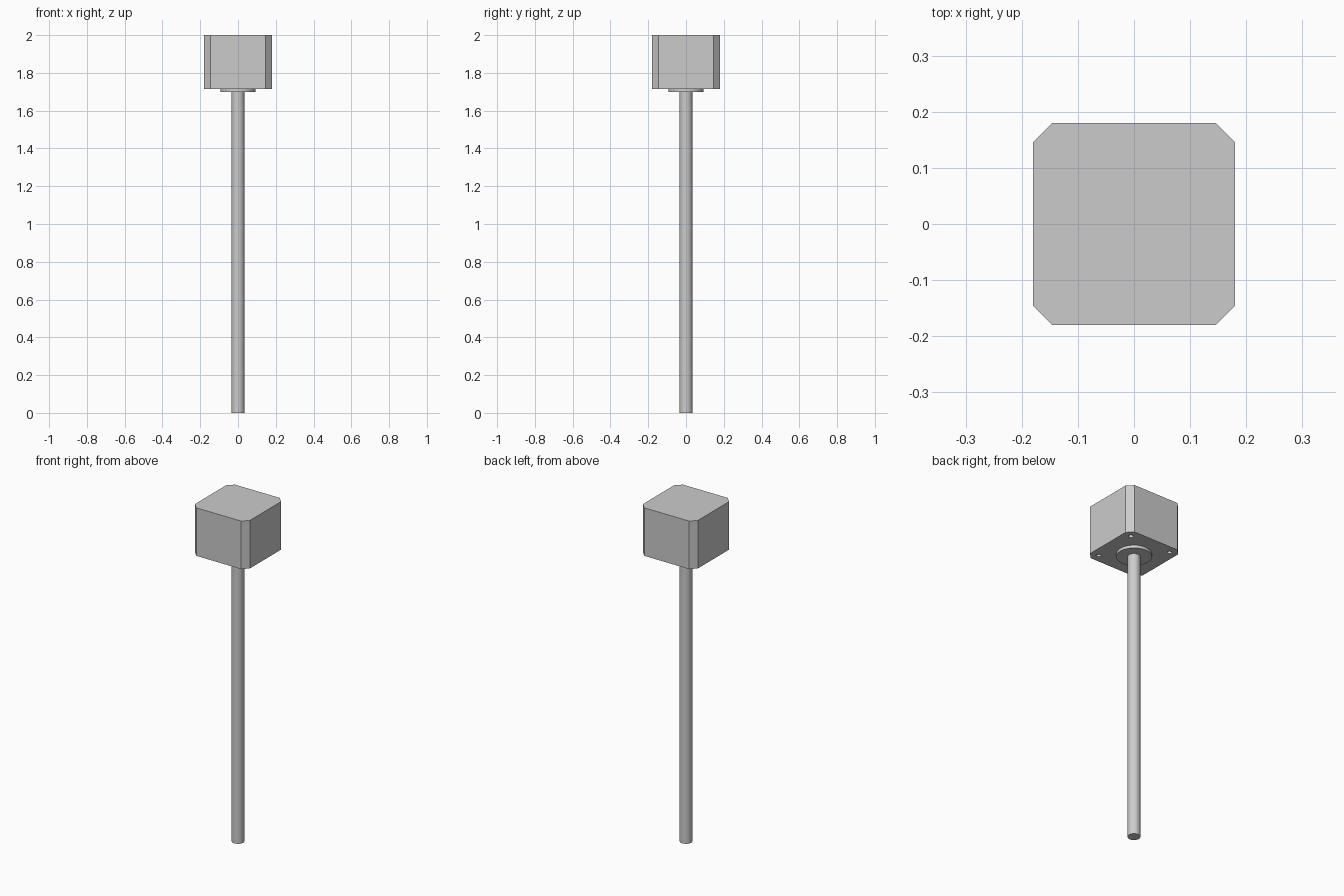
import bpy
import bmesh
from mathutils import Matrix

cube = bpy.data.objects.get("Cube")
if cube:
    bpy.data.objects.remove(cube, do_unlink=True)

HALF, CHAMFER = 0.18, 0.034
TOP, BODY_BASE, BOSS_BASE = 2.0, 1.716, 1.699
HOLE_OFFSET, HOLE_RADIUS, HOLE_DEPTH = 0.132, 0.0128, 0.038

metal = bpy.data.materials.new("grey_metal")
metal.use_nodes = True
metal.diffuse_color = (0.6, 0.6, 0.6, 1)
metal.node_tree.nodes["Principled BSDF"].inputs["Base Color"].default_value = (0.6, 0.6, 0.6, 1)


def add_object(name, bm):
    bmesh.ops.recalc_face_normals(bm, faces=bm.faces)
    mesh = bpy.data.meshes.new(name)
    bm.to_mesh(mesh)
    bm.free()
    mesh.materials.append(metal)
    obj = bpy.data.objects.new(name, mesh)
    bpy.context.collection.objects.link(obj)
    return obj


def add_cylinder(bm, radius, low, high, x=0, y=0, sides=48):
    bmesh.ops.create_cone(bm, cap_ends=True, segments=sides, radius1=radius, radius2=radius,
                          depth=high - low, matrix=Matrix.Translation((x, y, (low + high) / 2)))


def select_only(obj):
    bpy.ops.object.select_all(action='DESELECT')
    obj.select_set(True)
    bpy.context.view_layer.objects.active = obj


# Motor housing: square block with chamfered vertical edges
bm = bmesh.new()
inner = HALF - CHAMFER
outline = []
for sx, sy in ((1, 1), (-1, 1), (-1, -1), (1, -1)):
    corner = [(sx * HALF, sy * inner), (sx * inner, sy * HALF)]
    outline += corner if sx == sy else corner[::-1]
base = bm.faces.new([bm.verts.new((x, y, BODY_BASE)) for x, y in outline])
side = bmesh.ops.extrude_face_region(bm, geom=[base], use_keep_orig=True)
bmesh.ops.translate(bm, vec=(0, 0, TOP - BODY_BASE),
                    verts=[g for g in side["geom"] if isinstance(g, bmesh.types.BMVert)])
housing = add_object("motor_housing", bm)

# Blind mounting holes in the underside
bm = bmesh.new()
for x in (-HOLE_OFFSET, HOLE_OFFSET):
    for y in (-HOLE_OFFSET, HOLE_OFFSET):
        add_cylinder(bm, HOLE_RADIUS, BODY_BASE - 0.02, BODY_BASE + HOLE_DEPTH, x, y, 24)
cutter = add_object("hole_cutter", bm)
cutter.hide_render = True
cut = housing.modifiers.new("mounting_holes", 'BOOLEAN')
cut.operation = 'DIFFERENCE'
cut.solver = 'EXACT'
cut.object = cutter
select_only(housing)
bpy.ops.object.modifier_apply(modifier=cut.name)
bpy.data.objects.remove(cutter, do_unlink=True)

# Round locating boss and long shaft
parts = [housing]
for name, radius, low, high in (("locating_boss", 0.0935, BOSS_BASE, BODY_BASE),
                                ("shaft", 0.034, 0, BOSS_BASE)):
    bm = bmesh.new()
    add_cylinder(bm, radius, low, high)
    parts.append(add_object(name, bm))

for part in parts:
    select_only(part)
    bpy.ops.object.shade_smooth_by_angle()
